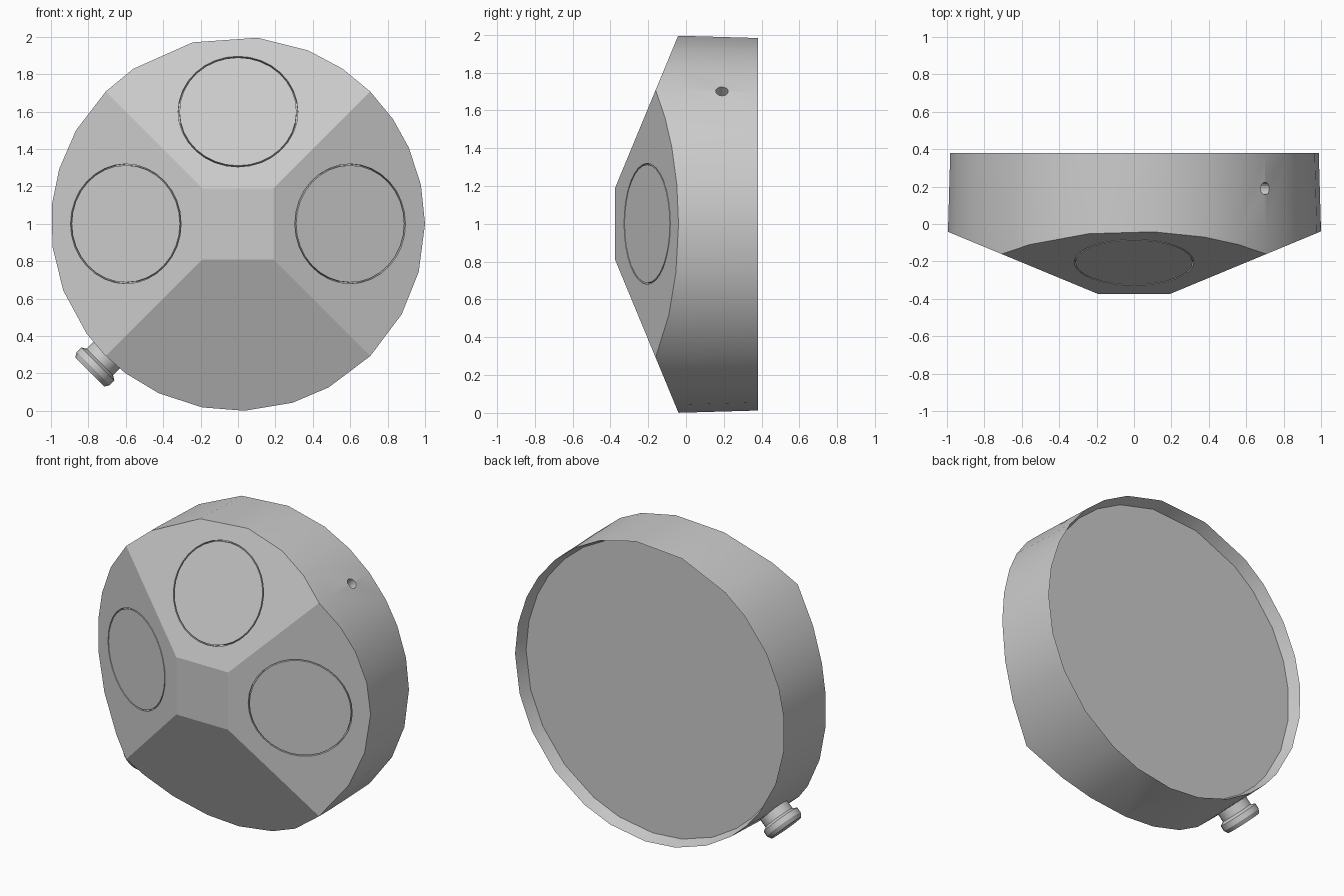
import bpy, bmesh
from math import radians, sin, cos, tan, tau
from mathutils import Vector, Matrix

cube = bpy.data.objects.get("Cube")
if cube:
    bpy.data.objects.remove(cube, do_unlink=True)

grey = bpy.data.materials.new("plain_grey")
grey.use_nodes = True
grey.diffuse_color = (0.6, 0.6, 0.6, 1)
grey.node_tree.nodes["Principled BSDF"].inputs["Base Color"].default_value = (0.6, 0.6, 0.6, 1)

CENTRE = Vector((0, 0, 1))
FRONT, BACK = -0.375, 0.38
FLAT = 0.19                 # half width of the flat front square
SLOPE = radians(22.5)


def finish(name, bm):
    bmesh.ops.recalc_face_normals(bm, faces=bm.faces)
    mesh = bpy.data.meshes.new(name)
    bm.to_mesh(mesh)
    bm.free()
    obj = bpy.data.objects.new(name, mesh)
    mesh.materials.append(grey)
    bpy.context.collection.objects.link(obj)
    return obj


def lathe(name, profile, origin, axis, steps, closed=False):
    """Turn a (radius, height) profile around an axis."""
    bm = bmesh.new()
    verts = [bm.verts.new((r, 0, h)) for r, h in profile]
    pairs = list(zip(verts, verts[1:]))
    if closed:
        pairs.append((verts[-1], verts[0]))
    edges = [bm.edges.new(p) for p in pairs]
    bmesh.ops.spin(bm, geom=verts + edges, cent=(0, 0, 0), axis=(0, 0, 1),
                   angle=tau, steps=steps)
    bmesh.ops.remove_doubles(bm, verts=bm.verts, dist=0.0005)
    turn = axis.to_track_quat('Z', 'Y').to_matrix().to_4x4()
    bm.transform(Matrix.Translation(origin) @ turn)
    return finish(name, bm)


def smooth(obj, angle):
    bpy.ops.object.select_all(action='DESELECT')
    obj.select_set(True)
    bpy.context.view_layer.objects.active = obj
    bpy.ops.object.shade_smooth_by_angle(angle=radians(angle))


# Drum with an uneven many-sided outline
outline = [0, 12, 24, 34, 45, 56, 68, 84, 104, 124, 135, 150, 163, 174, 187, 201,
           216, 224, 233, 245, 259, 272, 287, 299, 315, 331, 345]
bm = bmesh.new()
rings = []
for y, r in ((FRONT, 1.0), (-0.04, 1.0), (BACK, 0.988)):
    rings.append([bm.verts.new(CENTRE + Vector((r * cos(radians(a)), y, r * sin(radians(a)))))
                  for a in outline])
n = len(outline)
for low, high in zip(rings, rings[1:]):
    for i in range(n):
        j = (i + 1) % n
        bm.faces.new((low[i], low[j], high[j], high[i]))
bm.faces.new(rings[0])
back = bm.faces.new(rings[-1])
bmesh.ops.recalc_face_normals(bm, faces=bm.faces)

# Recessed back panel inside a thin rim
bmesh.ops.inset_individual(bm, faces=[back], thickness=0.025)
bmesh.ops.translate(bm, verts=back.verts, vec=(0, -0.08, 0))

# Four sloping front faces around the flat square
sides = [Vector((1, 0, 0)), Vector((0, 0, 1)), Vector((-1, 0, 0)), Vector((0, 0, -1))]
normals = [s * sin(SLOPE) + Vector((0, -cos(SLOPE), 0)) for s in sides]
for side, normal in zip(sides, normals):
    cut = bmesh.ops.bisect_plane(bm, geom=bm.verts[:] + bm.edges[:] + bm.faces[:], dist=1e-5,
                                 plane_co=CENTRE + side * FLAT + Vector((0, FRONT, 0)),
                                 plane_no=normal, clear_outer=True)
    bmesh.ops.holes_fill(bm, edges=[e for e in bm.edges if e.is_boundary], sides=0)
bmesh.ops.remove_doubles(bm, verts=bm.verts, dist=0.0005)
drum = finish("drum_body", bm)

# Thin round grooves on the slopes, and a small hole in the upper left wall
reach = 0.6
ring = [(0.313, -0.03), (0.320, -0.03), (0.320, 0.03), (0.313, 0.03)]
cutters = []
for side, normal in zip(sides, normals):
    spot = CENTRE + side * reach + Vector((0, FRONT + (reach - FLAT) * tan(SLOPE), 0))
    cutters.append(lathe("groove_cutter", ring, spot, normal, 32, closed=True))
diagonal = Vector((1, 0, 1)).normalized()
cutters.append(lathe("hole_cutter", [(0, -0.1), (0.033, -0.1), (0.033, 0.1), (0, 0.1)],
                     CENTRE + diagonal + Vector((0, 0.19, 0)), diagonal, 16))
bpy.context.view_layer.objects.active = drum
for cutter in cutters:
    cutter.hide_render = True
    mod = drum.modifiers.new("cut", 'BOOLEAN')
    mod.object = cutter
    mod.operation = 'DIFFERENCE'
    mod.solver = 'EXACT'
    bpy.ops.object.modifier_apply(modifier=mod.name)
    bpy.data.objects.remove(cutter, do_unlink=True)
smooth(drum, 22)

# Side knob: stem with a flanged cap
knob = lathe("side_knob",
             [(0, 0.93), (0.1, 0.93), (0.1, 1.045), (0.125, 1.06), (0.125, 1.095),
              (0.11, 1.12), (0, 1.12)],
             CENTRE + Vector((0, 0.08, 0)), -diagonal, 20)
smooth(knob, 25)
